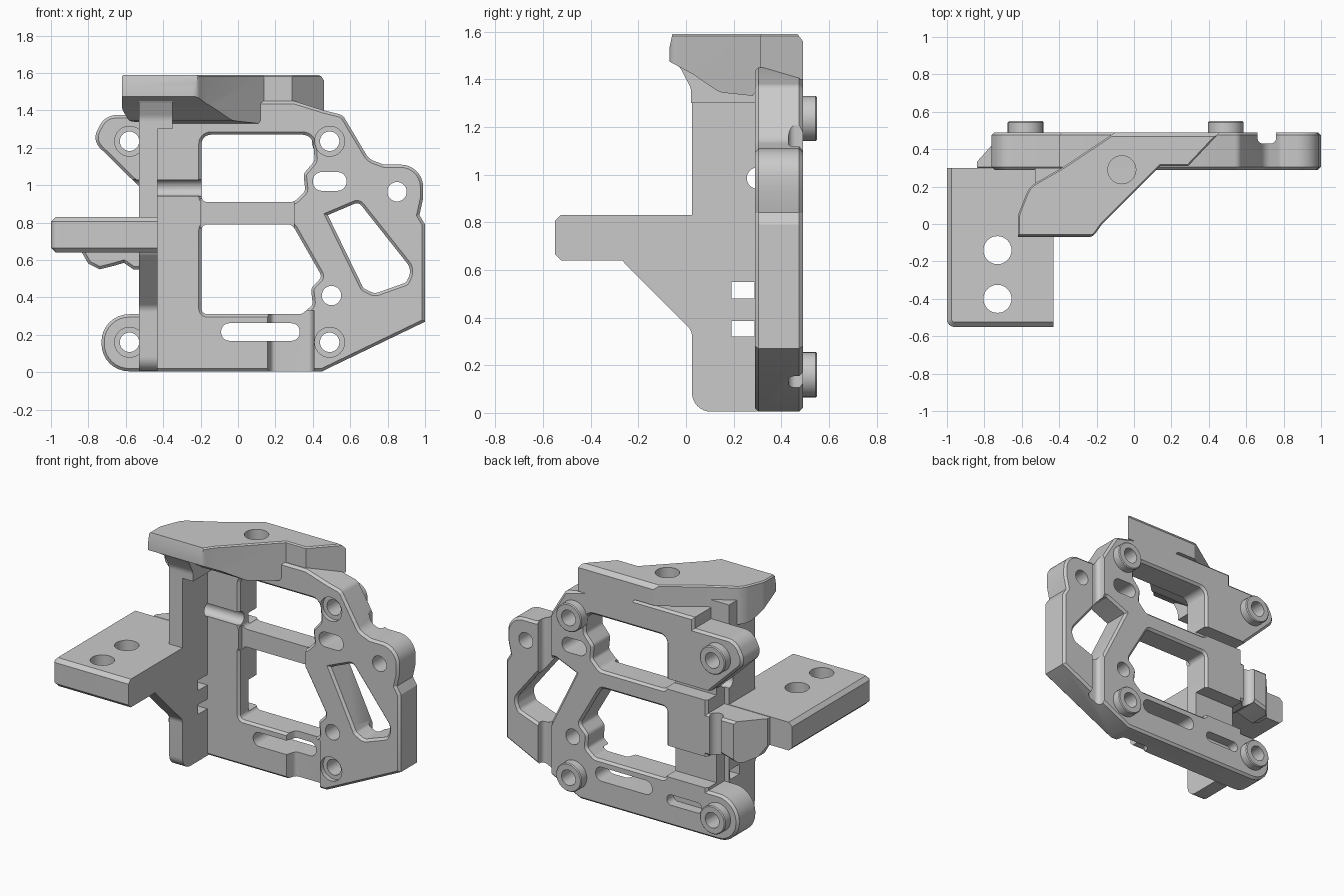
import bpy, bmesh, math
from mathutils import Vector, Matrix

cube = bpy.data.objects.get("Cube")
if cube:
    bpy.data.objects.remove(cube, do_unlink=True)

GREY = (0.59, 0.59, 0.59, 1)
grey = bpy.data.materials.new("machined grey")
grey.use_nodes = True
grey.diffuse_color = GREY
grey.node_tree.nodes["Principled BSDF"].inputs["Base Color"].default_value = GREY

# Profile plane for each extrusion axis
AXES = {
    "x": Matrix(((0, 0, 1), (1, 0, 0), (0, 1, 0))),
    "y": Matrix(((1, 0, 0), (0, 0, -1), (0, 1, 0))),
    "z": Matrix.Identity(3),
}


def rounded(corners, steps=8):
    """Polygon whose corners may carry a fillet radius as third value."""
    out, n = [], len(corners)
    for i, c in enumerate(corners):
        p = Vector(c[:2])
        if len(c) < 3:
            out.append(p)
            continue
        u = (Vector(corners[i - 1][:2]) - p).normalized()
        v = (Vector(corners[(i + 1) % n][:2]) - p).normalized()
        half = u.angle(v) / 2
        centre = p + (u + v).normalized() * c[2] / math.sin(half)
        reach = c[2] / math.tan(half)
        a = (p + u * reach - centre).normalized()
        b = (p + v * reach - centre).normalized()
        out += [centre + a.slerp(b, k / steps).normalized() * c[2] for k in range(steps + 1)]
    return out


def circle(x, y, r, n=32):
    return [(x + r * math.cos(math.tau * k / n), y + r * math.sin(math.tau * k / n)) for k in range(n)]


def slot(x0, x1, z, r):
    return rounded([(x, y, r * .95) for x, y in rect(x0, z - r, x1, z + r)])


def rect(x0, y0, x1, y1):
    return [(x0, y0), (x1, y0), (x1, y1), (x0, y1)]


def plate(name, axis, loop, lo, hi, chamfer=0.0, grow=False):
    """Extrude an outline along an axis; chamfer its rims inwards, or flare it if grown."""
    cu = bpy.data.curves.new(name, "CURVE")
    cu.dimensions, cu.fill_mode = "2D", "BOTH"
    cu.extrude = (hi - lo) / 2 - chamfer
    cu.bevel_depth, cu.bevel_resolution = chamfer, 0
    cu.offset = 0 if grow else -chamfer
    sp = cu.splines.new("POLY")
    sp.points.add(len(loop) - 1)
    for pt, co in zip(sp.points, loop):
        pt.co = (co[0], co[1], 0, 1)
    sp.use_cyclic_u, sp.use_smooth = True, False
    tmp = bpy.data.objects.new("outline", cu)
    bpy.context.collection.objects.link(tmp)
    deps = bpy.context.evaluated_depsgraph_get()
    me = bpy.data.meshes.new_from_object(tmp.evaluated_get(deps))
    bpy.data.objects.remove(tmp)
    bpy.data.curves.remove(cu)
    me.transform(AXES[axis].to_4x4())
    shift = Vector((0, 0, 0))
    shift["xyz".index(axis)] = (lo + hi) / 2
    me.transform(Matrix.Translation(shift))
    bm = bmesh.new()
    bm.from_mesh(me)
    bmesh.ops.remove_doubles(bm, verts=bm.verts, dist=1e-5)
    bmesh.ops.recalc_face_normals(bm, faces=bm.faces)
    bm.to_mesh(me)
    bm.free()
    me.name = name
    me.materials.clear()
    me.materials.append(grey)
    ob = bpy.data.objects.new(name, me)
    bpy.context.collection.objects.link(ob)
    return ob


def combine(target, tools, operation="DIFFERENCE"):
    """Apply booleans and discard the tools."""
    for t in tools:
        m = target.modifiers.new("cut", "BOOLEAN")
        m.object, m.operation, m.solver = t, operation, "EXACT"
    deps = bpy.context.evaluated_depsgraph_get()
    me = bpy.data.meshes.new_from_object(target.evaluated_get(deps))
    target.modifiers.clear()
    target.data = me
    for t in tools:
        bpy.data.objects.remove(t, do_unlink=True)


def cutter(axis, loop, lo, hi, flare=0.0):
    return plate("cutter", axis, loop, lo, hi, flare, True)


# Main frame: outer outline with three arms
frame = plate("frame", "y", rounded([
    (-.73, .005, .147), (-.73, .31, .147), (-.5, .31), (-.5, .55), (-.56, .55),
    (-.61, .585), (-.66, .57), (-.74, .55), (-.8, .58), (-.84, .65), (-.84, .83),
    (-.5, .83), (-.5, .965), (-.78, 1.24, .08), (-.71, 1.375, .1), (-.4, 1.375), (-.4, 1.45),
    (.3, 1.45), (.46, 1.4), (.56, 1.375, .05), (.7, 1.14, .08), (.78, 1.11, .05),
    (.99, 1.11, .12), (.99, .93), (.97, .84), (1, .79), (1, .27), (.45, .005)]), .29, .49, .015)

# Windows with chamfered rims
windows = [
    rounded([(-.195, .91, .03), (.3, .91, .05), (.36, .97, .03), (.35, 1.06, .04),
             (.41, 1.13, .04), (.4, 1.27, .06), (-.195, 1.27, .05)]),
    rounded([(-.195, .31, .03), (.34, .31, .04), (.4, .36, .03), (.39, .45, .04), (.45, .51, .03),
             (.29, .79, .04), (-.195, .79, .03)]),
    rounded([(.48, .84), (.645, .91, .03), (.93, .55, .07), (.9, .48, .03), (.73, .42, .05),
             (.67, .45, .03)]),
]
for loop in windows:
    combine(frame, [cutter("y", loop, .2, .6), cutter("y", loop, .475, .6, .025),
                    cutter("y", loop, .2, .305, .02)])

# Slots and screw holes, counterbored at the front
bosses = [(-.58, 1.235), (.49, 1.235), (-.58, .16), (.49, .16)]
combine(frame, [cutter("y", slot(.4, .58, 1.02, .05), .2, .6),
                cutter("y", slot(-.09, .33, .215, .047), .2, .6)])
combine(frame, [cutter("y", circle(x, z, .052), .2, .6) for x, z in bosses + [(.5, .41), (.85, .965)]])
combine(frame, [cutter("y", circle(x, z, .08), .2, .32) for x, z in bosses])

for tool in [
    # stepped back of the column
    cutter("y", rect(-.9, .33, -.18, .54), .39, .6),
    cutter("y", rect(-.9, .92, -.18, .99), .39, .6),
    # recessed front of the crossbar and scalloped lower rail
    cutter("y", rect(-.2, .77, .3, .93), .2, .33),
    cutter("z", rounded([(.13, .2), (.18, .36, .03), (.39, .36, .03), (.43, .2)]), -.1, .33),
    # vertical grooves in the back
    cutter("z", rounded([(.66, .6), (.66, .43, .03), (.76, .43, .03), (.76, .6)]), -.1, 1.3),
    cutter("z", circle(-.56, .48, .045), .53, .9),
    # angled end of the middle arm
    cutter("z", [(-.86, .31), (-.86, .6), (-.6, .6)], .5, .9),
    # blind slot in the lower rail
    cutter("y", slot(-.46, -.2, .18, .035), .42, .6),
    # scoop across the column
    cutter("x", circle(.3, .985, .045), -.6, -.19),
]:
    combine(frame, [tool])

# Locating bosses on the back
for i, (x, z) in enumerate(bosses):
    boss = plate(f"boss_{i + 1}", "y", circle(x, z, .095), .47, .55, .006)
    combine(boss, [cutter("y", circle(x, z, .052), .4, .6)])

# Side wall with gusset
wall = plate("side_wall", "x", rounded([
    (.3, .005), (.3, 1.4), (.025, 1.4), (.025, .83),
    (-.27, .83), (-.27, .64, .06), (.025, .345, .06), (.025, .005, .08)]), -.53, -.43)
combine(wall, [
    cutter("x", rect(.19, .32, .288, .385), -.6, -.4),
    cutter("x", rect(.19, .48, .288, .55), -.6, -.4),
    cutter("x", circle(.3, .985, .045), -.6, -.4),
])

# Curved support under the flange
plate("flange_support", "x", rounded([
    (.3, 1.3), (.3, 1.5), (-.06, 1.5), (-.02, 1.44, .04), (.022, 1.36, .08), (.022, 1.3)]), -.53, -.35)

# Mounting shelf, chamfered on its free edges only
shelf = plate("mounting_shelf", "z", rounded([(-1, -.55, .04), (-.3, -.55), (-.3, .4), (-1, .4)]),
              .64, .83, .025)
combine(shelf, [
    cutter("z", rect(-.43, -.8, -.1, .8), .5, 1),
    cutter("z", rect(-1.2, .3, -.2, .8), .5, 1),
    *[cutter("z", circle(-.73, y, .075), .5, 1) for y in (-.14, -.4)],
])

# Top flange: plan shape trimmed by its side profile
flange = plate("top_flange", "z", rounded([
    (.46, .49), (.29, .31), (.14, .31), (-.17, 0), (-.22, -.07, .05), (-.62, -.07), (-.62, .05, .1),
    (-.56, .2, .12), (-.37, .31, .08), (-.1, .49)]), 1.2, 1.59, .008)
side = plate("flange_profile", "x", rounded([
    (-.08, 1.48), (-.055, 1.6), (.46, 1.6), (.49, 1.56), (.49, 1.4), (.3, 1.36), (.28, 1.33),
    (.14, 1.345, .08), (.03, 1.42, .05)]), -.9, .9)
combine(flange, [side], "INTERSECT")
combine(flange, [
    cutter("z", circle(-.065, .29, .075), 1.45, 1.8),
    cutter("y", slot(-.26, .06, 1.42, .035), .43, .6),
])

# Shading
for ob in bpy.context.scene.objects:
    ob.select_set(ob.type == "MESH")
bpy.context.view_layer.objects.active = frame
bpy.ops.object.shade_smooth_by_angle(angle=math.radians(30))
